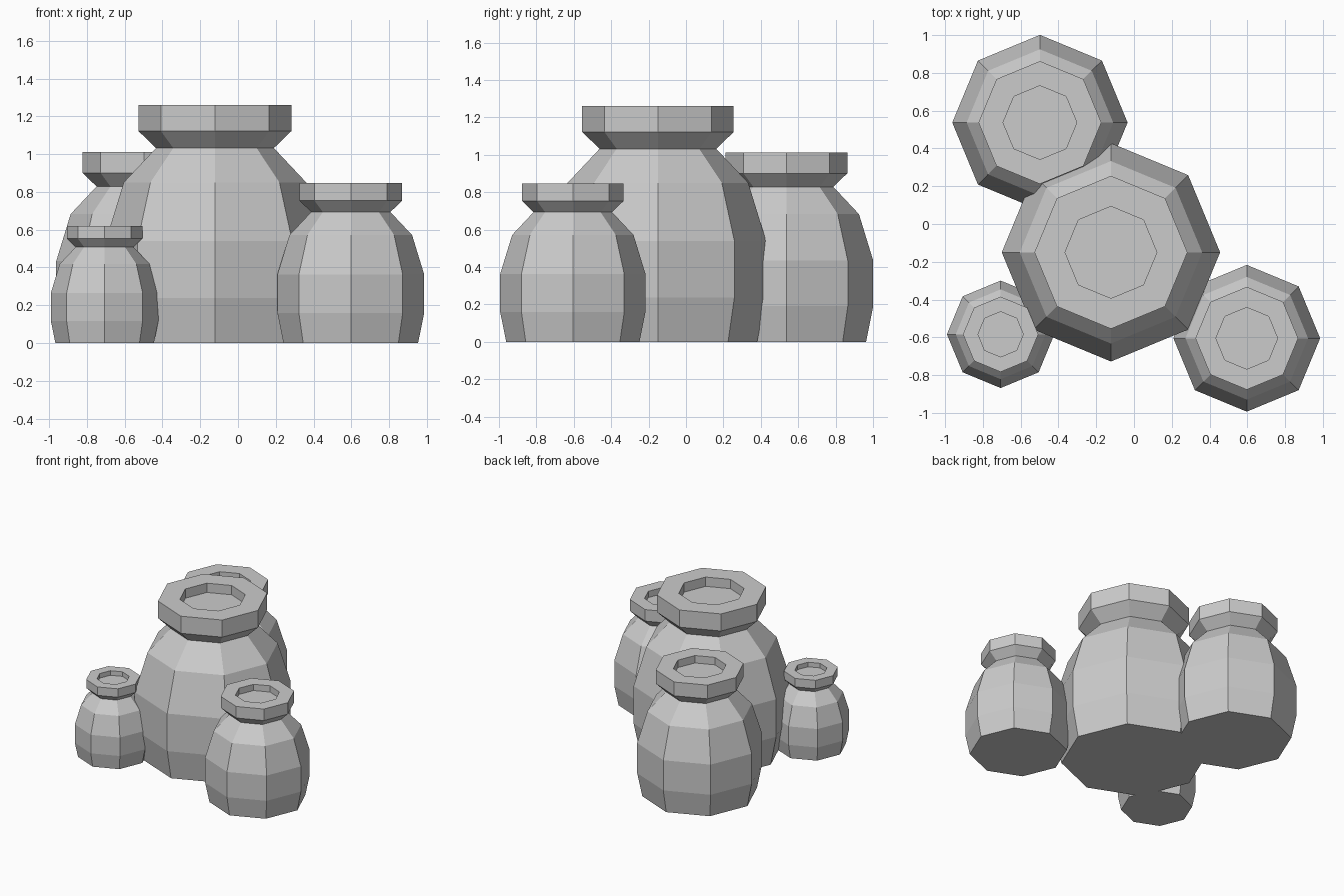
import bpy, bmesh
from math import cos, sin, pi

if "Cube" in bpy.data.objects:
    bpy.data.objects.remove(bpy.data.objects["Cube"])

SIDES = 8
# Jar profile (radius, height), from base up over the rim and into the mouth
PROFILE = [(0.53, 0), (0.578, 0.237), (0.578, 0.54), (0.483, 0.85), (0.312, 1.032),
           (0.405, 1.122), (0.405, 1.26), (0.243, 1.26), (0.243, 1.185)]


def jar(name, x, y, scale):
    """Octagonal lathe of the jar profile, capped at the base and mouth floor."""
    bm = bmesh.new()
    rings = [[bm.verts.new((r * scale * cos(2 * pi * i / SIDES),
                            r * scale * sin(2 * pi * i / SIDES),
                            z * scale)) for i in range(SIDES)]
             for r, z in PROFILE]
    for low, high in zip(rings, rings[1:]):
        for i in range(SIDES):
            j = (i + 1) % SIDES
            bm.faces.new((low[i], low[j], high[j], high[i]))
    bm.faces.new(rings[0][::-1])
    bm.faces.new(rings[-1])
    bmesh.ops.recalc_face_normals(bm, faces=bm.faces)
    mesh = bpy.data.meshes.new(name)
    bm.to_mesh(mesh)
    bm.free()
    obj = bpy.data.objects.new(name, mesh)
    obj.location = (x, y, 0)
    bpy.context.collection.objects.link(obj)


# Cluster of four jars
jar("large_jar", -0.122, -0.15, 1.0)
jar("back_jar", -0.498, 0.537, 0.803)
jar("right_jar", 0.597, -0.605, 0.672)
jar("small_jar", -0.706, -0.584, 0.492)
